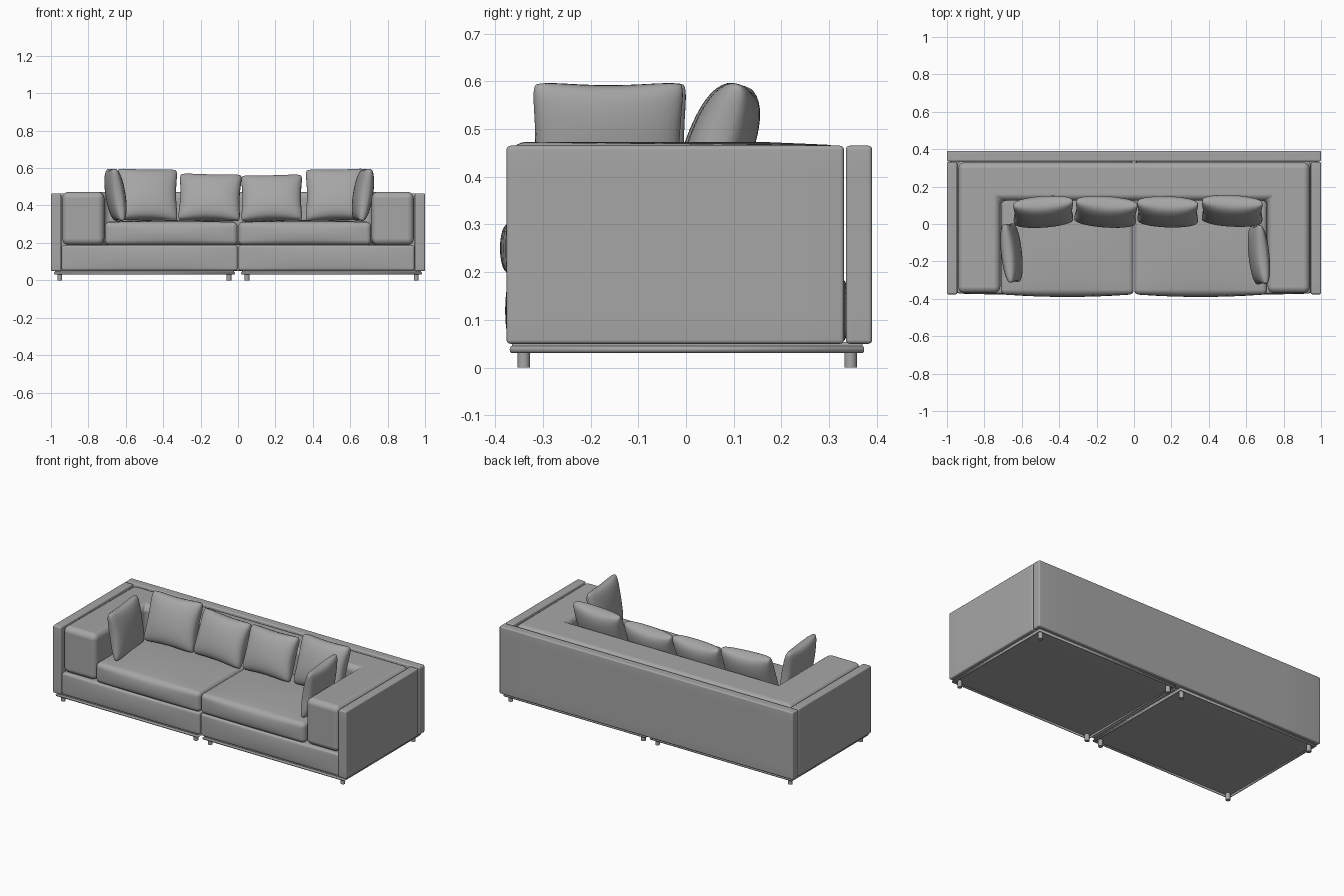
import bpy, bmesh, math
from mathutils import Vector

cube = bpy.data.objects.get("Cube")
if cube:
    bpy.data.objects.remove(cube, do_unlink=True)

fabric = bpy.data.materials.new("grey fabric")
fabric.use_nodes = True
GREY = (0.38, 0.38, 0.38, 1)
fabric.diffuse_color = GREY
fabric.node_tree.nodes["Principled BSDF"].inputs["Base Color"].default_value = GREY


def finish(bm, name):
    bmesh.ops.recalc_face_normals(bm, faces=bm.faces)
    mesh = bpy.data.meshes.new(name)
    bm.to_mesh(mesh)
    bm.free()
    mesh.shade_smooth()
    mesh.materials.append(fabric)
    obj = bpy.data.objects.new(name, mesh)
    bpy.context.collection.objects.link(obj)
    return obj


def soft_box(name, low, high, radius, puff=(0, 0, 0)):
    """Rounded box; puff bulges the faces along each axis."""
    low, high = Vector(low), Vector(high)
    half, mid = (high - low) / 2, (high + low) / 2
    bm = bmesh.new()
    bmesh.ops.create_cube(bm, size=2)
    bmesh.ops.subdivide_edges(bm, edges=bm.edges[:], cuts=15, use_grid_fill=True)
    for v in bm.verts:
        p, core = Vector(), Vector()
        for i in range(3):
            t, inner = abs(v.co[i]), half[i] - radius
            # half of the cells go into the rounded border
            d = inner * t * 2 if t < 0.5 else inner + radius * (t - 0.5) * 2
            p[i] = math.copysign(d, v.co[i])
            core[i] = math.copysign(min(d, inner), v.co[i])
        p = core + (p - core).normalized() * radius
        u = [p[i] / half[i] for i in range(3)]
        for i in range(3):
            j, k = (i + 1) % 3, (i + 2) % 3
            p[i] += puff[i] * u[i] * (1 - u[j] ** 2) * (1 - u[k] ** 2)
        v.co = p + mid
    return finish(bm, name)


def pillow(name, centre, size, tilt, yaw=0, roll=0):
    """Scatter pillow with pulled-in edges and plump middle."""
    w, h, t = size
    bm = bmesh.new()
    for side in (-1, 1):
        made = bmesh.ops.create_grid(bm, x_segments=24, y_segments=24, size=1)
        for v in made["verts"]:
            u, s = math.sin(v.co.x * math.pi / 2), math.sin(v.co.y * math.pi / 2)
            plump = max(0, (1 - u * u) * (1 - s * s)) ** 0.36
            corner = 1 - 0.07 * (u * s) ** 6
            x = w / 2 * u * corner * (1 - 0.08 * (1 - s * s) * u * u)
            z = h / 2 * s * corner * (1 - 0.08 * (1 - u * u) * s * s)
            v.co = (x, side * t / 2 * plump, z)
    bmesh.ops.remove_doubles(bm, verts=bm.verts, dist=0.0005)
    obj = finish(bm, name)
    obj.location = centre
    obj.rotation_euler = [math.radians(a) for a in (tilt, roll, yaw)]


def cylinder(name, x, y, z0, z1, radius):
    bm = bmesh.new()
    bmesh.ops.create_cone(bm, cap_ends=True, segments=20, radius1=radius,
                          radius2=radius, depth=z1 - z0)
    obj = finish(bm, name)
    obj.location = (x, y, (z0 + z1) / 2)
    bpy.context.view_layer.objects.active = obj
    obj.select_set(True)
    bpy.ops.object.shade_smooth_by_angle()
    obj.select_set(False)


# Outer back panel
soft_box("back_panel", (-1, 0.335, 0.05), (1, 0.39, 0.465), 0.008)

# Padded arms and back in one U shape
bm = bmesh.new()
right_half = [(0.94, 0.33), (0.94, -0.37), (0.715, -0.37), (0.715, 0.125)]
outline = right_half + [(-x, y) for x, y in reversed(right_half)]
base = bm.faces.new([bm.verts.new((x, y, 0.188)) for x, y in outline])
top = bmesh.ops.extrude_face_region(bm, geom=[base])["geom"]
for v in top:
    if isinstance(v, bmesh.types.BMVert):
        v.co.z = 0.473
        if v.co.y > 0.3:
            v.co.z = 0.467
arms = finish(bm, "padded_arms_and_back")
bevel = arms.modifiers.new("soft edges", "BEVEL")
bevel.width, bevel.segments, bevel.harden_normals = 0.035, 6, True

# Mirrored halves: side panel, base, seat, underframe and legs
for label, s in (("left", 1), ("right", -1)):
    def span(a, b):
        return sorted((a * s, b * s))

    def half_box(part, x, y, z, radius, puff=(0, 0, 0)):
        x = span(*x)
        soft_box(f"{label}_{part}", (x[0], y[0], z[0]), (x[1], y[1], z[1]), radius, puff)

    half_box("side_panel", (0.945, 1), (-0.376, 0.331), (0.05, 0.465), 0.008)
    half_box("base", (0.003, 0.943), (-0.372, 0.333), (0.052, 0.188), 0.012, (0, 0.007, 0))
    half_box("seat_cushion", (0.002, 0.712), (-0.376, 0.15), (0.188, 0.312), 0.026,
             (0, 0.014, 0.012))
    half_box("underside", (0.022, 0.978), (-0.365, 0.37), (0.04, 0.054), 0.003)

    # Tubular frame
    curve = bpy.data.curves.new(f"{label}_frame", "CURVE")
    curve.dimensions = "3D"
    curve.bevel_depth, curve.bevel_resolution = 0.008, 3
    line = curve.splines.new("POLY")
    corners = [(0.022, -0.364), (0.978, -0.364), (0.978, 0.368), (0.022, 0.368)]
    line.points.add(len(corners) - 1)
    for point, (x, y) in zip(line.points, corners):
        point.co = (x * s, y, 0.038, 1)
    line.use_cyclic_u = True
    curve.materials.append(fabric)
    frame = bpy.data.objects.new(f"{label}_frame", curve)
    bpy.context.collection.objects.link(frame)

    for end, y in (("front", -0.34), ("back", 0.345)):
        for place, x in (("inner", 0.048), ("outer", 0.953)):
            cylinder(f"{label}_{end}_{place}_leg", x * s, y, 0, 0.042, 0.013)

# Back pillows leaning on the padded back
pillow("right_outer_back_pillow", (-0.485, 0.065, 0.457), (0.335, 0.3, 0.135), -20, 4, 1)
pillow("right_inner_back_pillow", (-0.15, 0.065, 0.443), (0.345, 0.275, 0.135), -22, -4, 1)
pillow("left_inner_back_pillow", (0.18, 0.065, 0.44), (0.34, 0.27, 0.135), -22, -2, -1)
pillow("left_outer_back_pillow", (0.525, 0.07, 0.457), (0.34, 0.3, 0.135), -20, -3, -1)

# Side pillows leaning on the arms
pillow("right_arm_pillow", (-0.655, -0.155, 0.457), (0.33, 0.295, 0.1), -9, 96)
pillow("left_arm_pillow", (0.668, -0.165, 0.457), (0.33, 0.295, 0.1), -9, -84)
